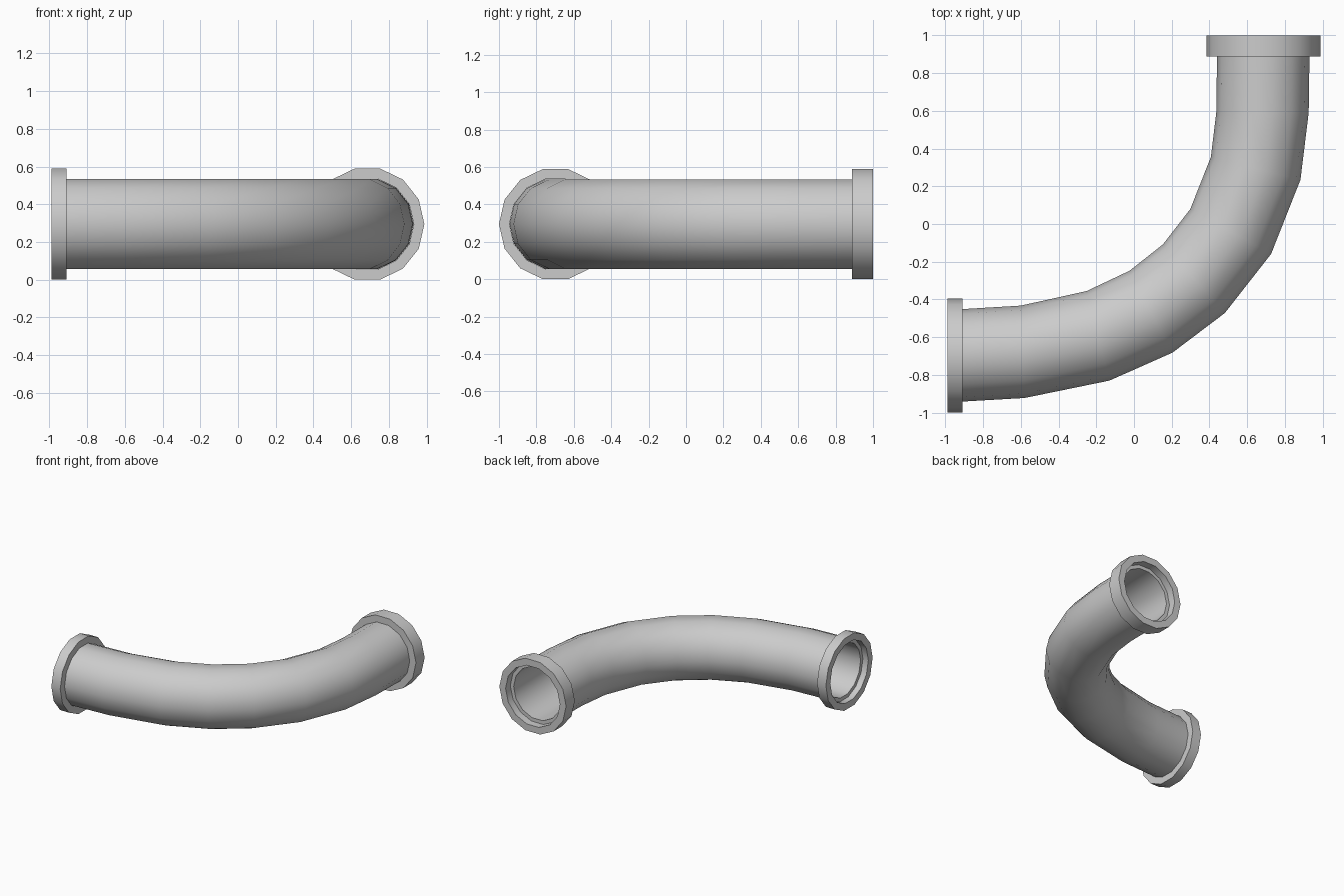
import bpy, bmesh, math
from mathutils import Vector

if "Cube" in bpy.data.objects:
    bpy.data.objects.remove(bpy.data.objects["Cube"])

SIDES = 14
ZC = 0.295
UP = Vector((0, 0, 1))


def ring(bm, centre, across, radius):
    """One 14-sided cross-section, with a vertex on the horizontal axis."""
    return [bm.verts.new(centre + radius * (across * math.cos(a) + UP * math.sin(a)))
            for a in (2 * math.pi * i / SIDES for i in range(SIDES))]


def loft(name, sections):
    """Closed loft through (centre, across, radius) sections, last joined to first."""
    bm = bmesh.new()
    rings = [ring(bm, *s) for s in sections]
    for a, b in zip(rings, rings[1:] + rings[:1]):
        for i in range(SIDES):
            j = (i + 1) % SIDES
            bm.faces.new((a[i], a[j], b[j], b[i]))
    bmesh.ops.recalc_face_normals(bm, faces=bm.faces)
    mesh = bpy.data.meshes.new(name)
    bm.to_mesh(mesh)
    bm.free()
    ob = bpy.data.objects.new(name, mesh)
    bpy.context.collection.objects.link(ob)
    bpy.context.view_layer.objects.active = ob
    ob.select_set(True)
    bpy.ops.object.shade_smooth_by_angle(angle=math.radians(35))
    ob.select_set(False)
    return ob


# Bent pipe: outside and inside points of each section of the bend
outer = [(-.94, -.943), (-.58, -.92), (-.13, -.83), (.20, -.675), (.48, -.47),
         (.72, -.155), (.88, .235), (.922, .59), (.931, .94)]
inner = [(-.94, -.453), (-.60, -.435), (-.25, -.355), (-.02, -.255), (.155, -.11),
         (.305, .075), (.41, .355), (.44, .59), (.441, .94)]
path = []
for o, i in zip(outer, inner):
    o, i = Vector((*o, ZC)), Vector((*i, ZC))
    path.append(((o + i) / 2, (o - i).normalized()))

WALL, BORE = 0.245, 0.215
loft("bent_pipe", [(c, u, WALL) for c, u in path] +
     [(c, u, BORE) for c, u in reversed(path)])


# End collars: rings that stand slightly proud of the pipe mouths
def collar(name, start, end, across):
    a, b = Vector((*start, ZC)), Vector((*end, ZC))
    loft(name, [(a, across, 0.302), (b, across, 0.302),
                (b, across, 0.246), (a, across, 0.246)])


collar("left_collar", (-.988, -.698), (-.908, -.698), Vector((0, 1, 0)))
collar("back_collar", (.686, 1.0), (.686, .888), Vector((1, 0, 0)))
